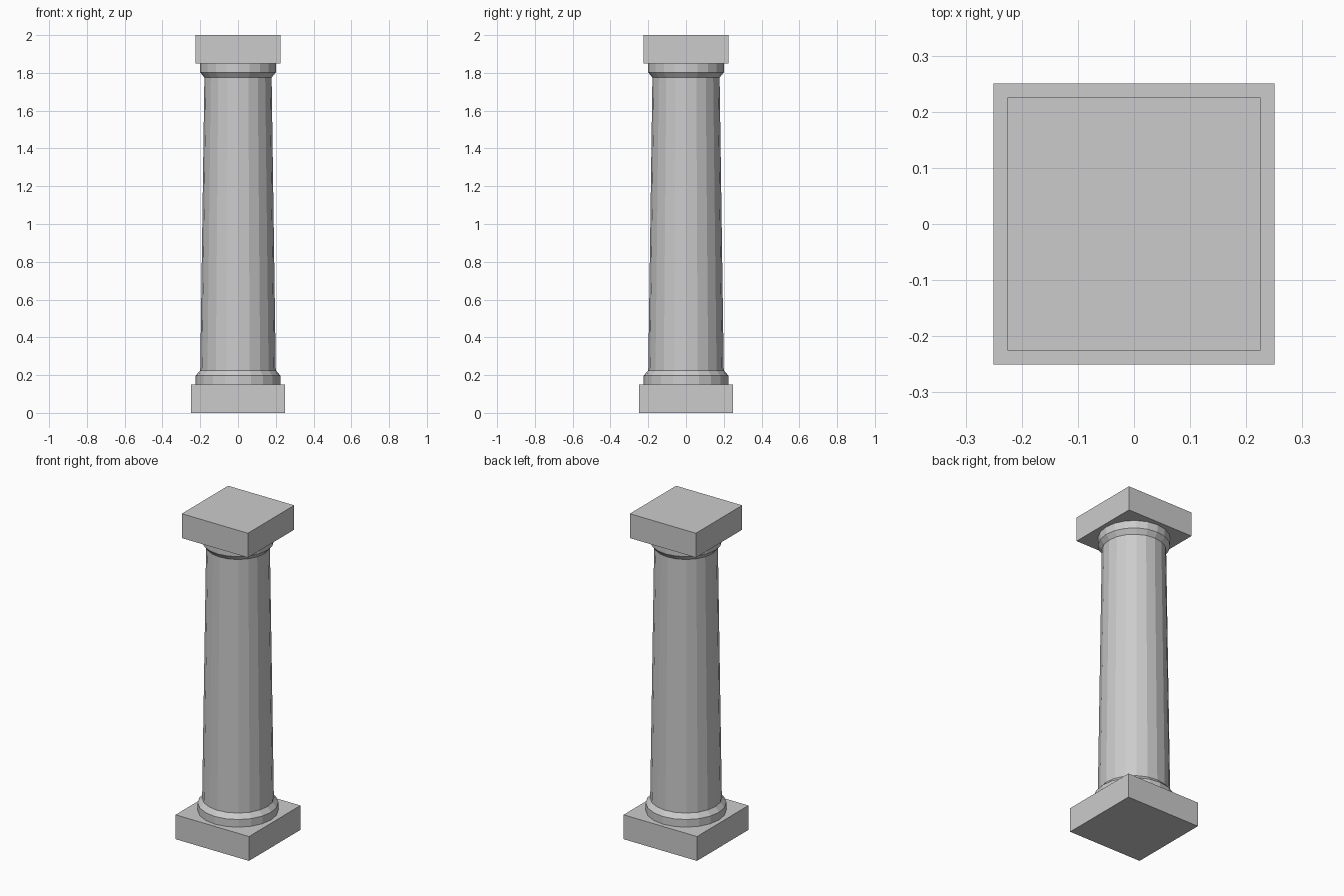
import bpy, bmesh, math

if "Cube" in bpy.data.objects:
    bpy.data.objects.remove(bpy.data.objects["Cube"])


def block(name, half, z0, z1):
    bpy.ops.mesh.primitive_cube_add(size=1, location=(0, 0, (z0 + z1) / 2))
    ob = bpy.context.object
    ob.name = name
    ob.scale = (2 * half, 2 * half, z1 - z0)
    bpy.ops.object.transform_apply(location=False, rotation=False, scale=True)
    return ob


def turned(name, profile, sides):
    """Closed solid turned around z from (radius, height) points."""
    bm = bmesh.new()
    rings = [[bm.verts.new((r * math.cos(2 * math.pi * i / sides),
                            r * math.sin(2 * math.pi * i / sides), z))
              for i in range(sides)] for r, z in profile]
    for a, b in zip(rings, rings[1:]):
        for i in range(sides):
            j = (i + 1) % sides
            bm.faces.new((a[i], a[j], b[j], b[i]))
    bm.faces.new(rings[0][::-1])
    bm.faces.new(rings[-1])
    me = bpy.data.meshes.new(name)
    bm.to_mesh(me)
    bm.free()
    ob = bpy.data.objects.new(name, me)
    bpy.context.collection.objects.link(ob)
    return ob


# Square slabs at the foot and head
block("base_plinth", 0.25, 0, 0.15)
block("top_slab", 0.225, 1.85, 2.0)

# Chamfered collars
turned("base_collar", [(0.225, 0.15), (0.225, 0.197), (0.2, 0.225)], 20)
turned("top_collar", [(0.178, 1.775), (0.2, 1.803), (0.2, 1.85)], 20)

# Tapered faceted shaft
turned("shaft", [(0.2, 0.225), (0.178, 1.775)], 20)
